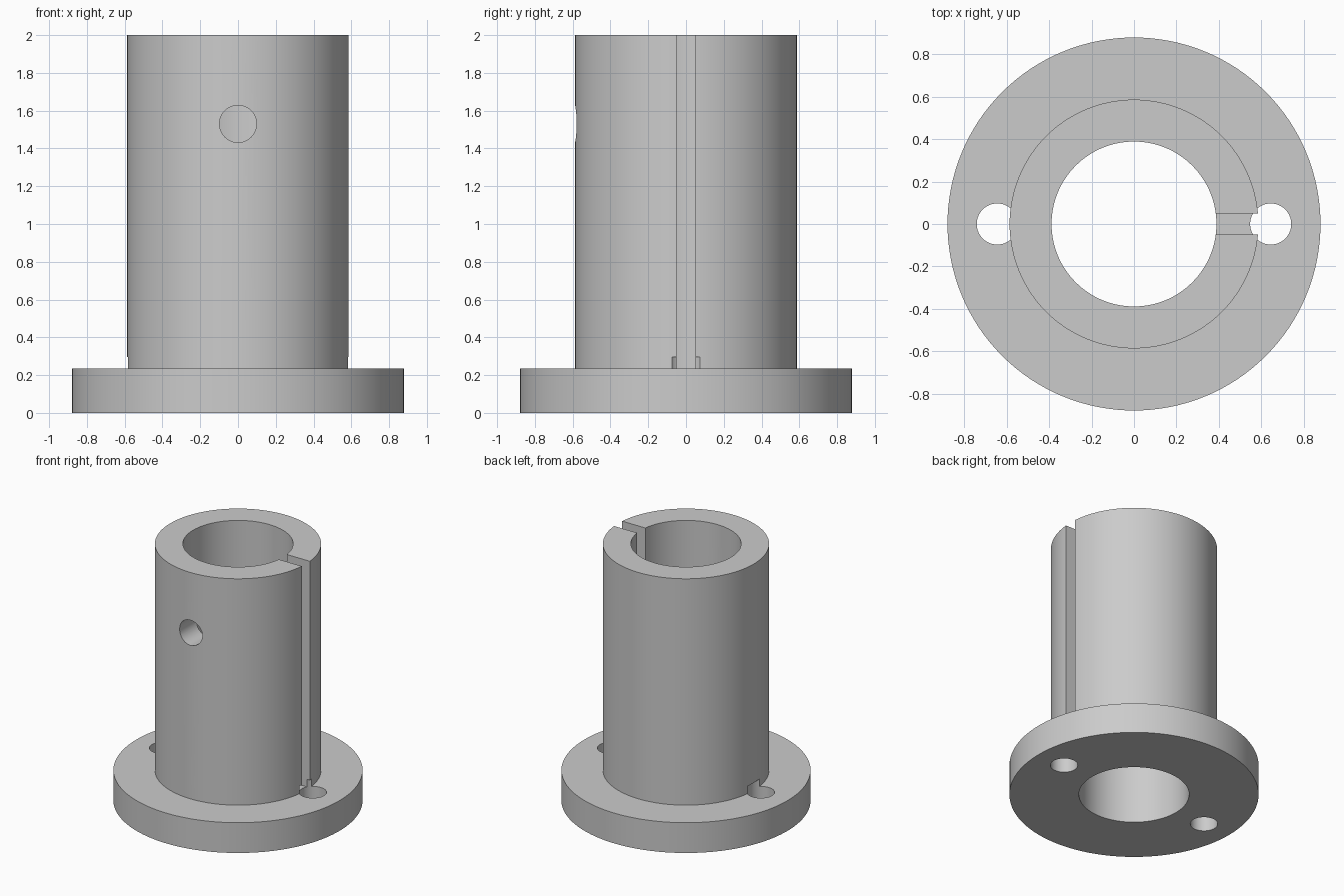
import bpy
import bmesh
import math
from mathutils import Matrix

cube = bpy.data.objects.get("Cube")
if cube:
    bpy.data.objects.remove(cube, do_unlink=True)

BORE_R, SLEEVE_R, FLANGE_R = 0.389, 0.587, 0.88
FLANGE_H, HEIGHT = 0.236, 2.0

steel = bpy.data.materials.new("plain grey metal")
steel.use_nodes = True
grey = (0.6, 0.6, 0.6, 1)
steel.diffuse_color = grey
steel.node_tree.nodes["Principled BSDF"].inputs["Base Color"].default_value = grey


def add_object(name, bm):
    bmesh.ops.recalc_face_normals(bm, faces=bm.faces)
    mesh = bpy.data.meshes.new(name)
    bm.to_mesh(mesh)
    bm.free()
    mesh.materials.append(steel)
    obj = bpy.data.objects.new(name, mesh)
    bpy.context.collection.objects.link(obj)
    return obj


def lathe(name, profile, steps=128):
    """Spin a closed (radius, height) profile around z."""
    bm = bmesh.new()
    verts = [bm.verts.new((r, 0, z)) for r, z in profile]
    edges = [bm.edges.new((v, verts[i - 1])) for i, v in enumerate(verts)]
    bmesh.ops.spin(bm, geom=verts + edges, cent=(0, 0, 0), axis=(0, 0, 1),
                   angle=math.tau, steps=steps, use_merge=True)
    bmesh.ops.remove_doubles(bm, verts=bm.verts, dist=1e-5)
    return add_object(name, bm)


def cylinder(name, radius, depth, matrix):
    bm = bmesh.new()
    bmesh.ops.create_cone(bm, cap_ends=True, segments=64, radius1=radius,
                          radius2=radius, depth=depth, matrix=matrix)
    return add_object(name, bm)


def box(name, low, high):
    bm = bmesh.new()
    size = [h - l for l, h in zip(low, high)]
    centre = [(h + l) / 2 for l, h in zip(low, high)]
    bmesh.ops.create_cube(bm, size=1,
                          matrix=Matrix.Translation(centre) @ Matrix.Diagonal((*size, 1)))
    return add_object(name, bm)


# Flanged sleeve with its central bore
body = lathe("flanged_bushing", [
    (BORE_R, 0), (FLANGE_R, 0), (FLANGE_R, FLANGE_H),
    (SLEEVE_R, FLANGE_H), (SLEEVE_R, HEIGHT), (BORE_R, HEIGHT)])

# Full-height slot down to the flange, on the +x side
cutters = [box("slot_cutter", (0.2, -0.05, FLANGE_H), (0.8, 0.05, HEIGHT + 0.2))]

# Bolt holes, which also nick the foot of the sleeve
for side, label in ((1, "left"), (-1, "right")):
    cutters.append(cylinder(label + "_bolt_hole_cutter", 0.097, 0.395,
                            Matrix.Translation((side * 0.645, 0, 0.0975))))

# Set-screw hole through the front wall only
cutters.append(cylinder("screw_hole_cutter", 0.098, 0.6,
                        Matrix.Translation((0, -0.5, 1.53)) @ Matrix.Rotation(math.pi / 2, 4, "X")))

bpy.context.view_layer.objects.active = body
body.select_set(True)
for cutter in cutters:
    mod = body.modifiers.new(cutter.name, "BOOLEAN")
    mod.operation, mod.solver, mod.object = "DIFFERENCE", "EXACT", cutter
    bpy.ops.object.modifier_apply(modifier=mod.name)
    bpy.data.objects.remove(cutter, do_unlink=True)

bpy.ops.object.shade_smooth_by_angle(angle=math.radians(30))
